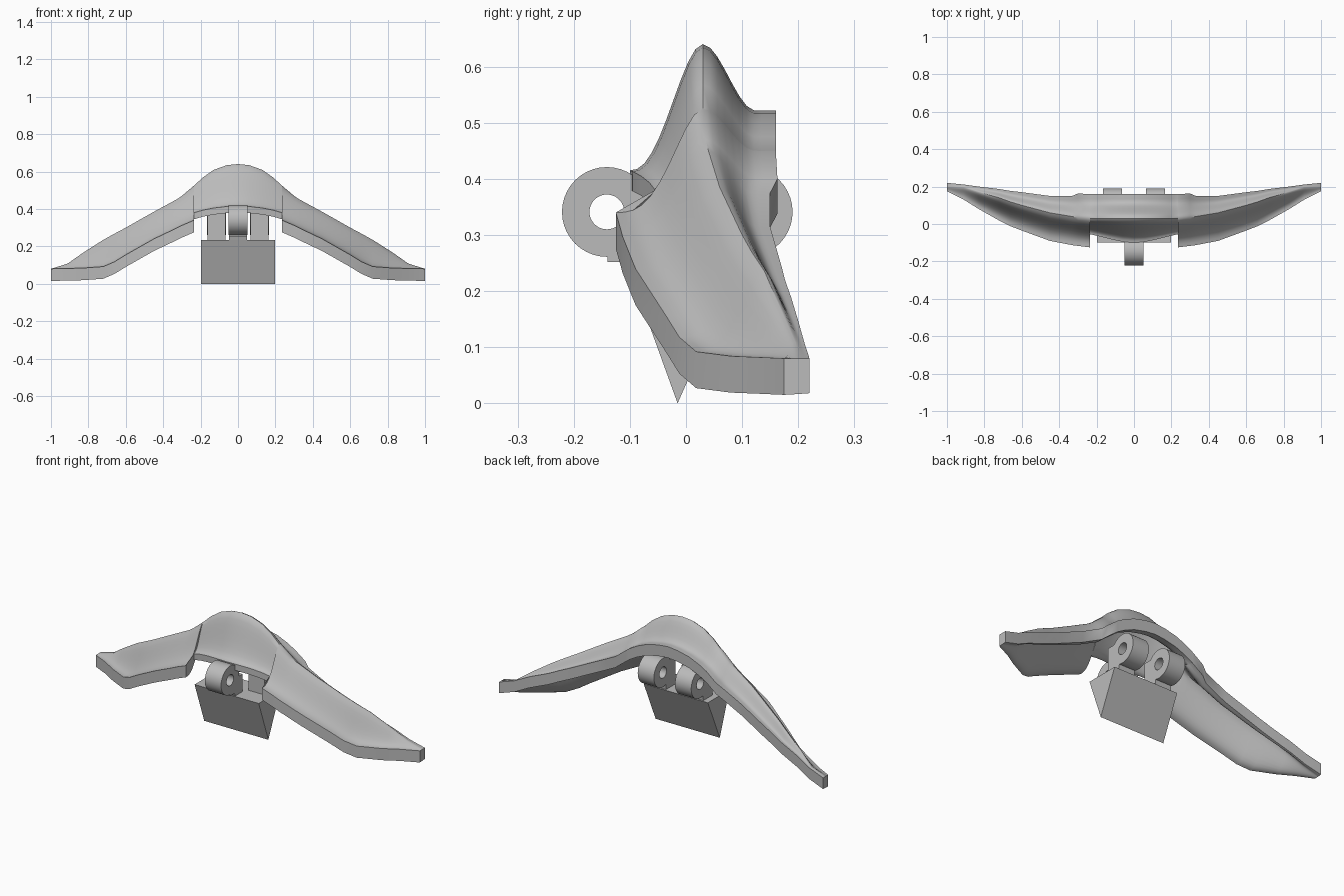
import bpy, bmesh, math

default_cube = bpy.data.objects.get("Cube")
if default_cube:
    bpy.data.objects.remove(default_cube, do_unlink=True)

# One plain grey for every part
grey = bpy.data.materials.new("plain grey")
grey.use_nodes = True
grey_colour = (0.5, 0.5, 0.5, 1)
grey.diffuse_color = grey_colour
grey.node_tree.nodes["Principled BSDF"].inputs["Base Color"].default_value = grey_colour


def make_object(name, bm, smooth_angle=None):
    bmesh.ops.recalc_face_normals(bm, faces=bm.faces)
    mesh = bpy.data.meshes.new(name)
    bm.to_mesh(mesh)
    bm.free()
    mesh.materials.append(grey)
    obj = bpy.data.objects.new(name, mesh)
    bpy.context.collection.objects.link(obj)
    if smooth_angle:
        bpy.ops.object.select_all(action="DESELECT")
        obj.select_set(True)
        bpy.context.view_layer.objects.active = obj
        bpy.ops.object.shade_smooth_by_angle(angle=math.radians(smooth_angle))
    return obj


def ease(t):
    return t * t * (3 - 2 * t)


def mix(a, b, t):
    return a + (b - a) * t


# Half of the arched shell: x, front y z, ridge y z, back y z
stations = [
    (0, -.10, .415, .03, .64, .16, .522),
    (.06, -.095, .413, .03, .634, .16, .516),
    (.13, -.08, .405, .03, .609, .16, .50),
    (.19, -.065, .393, .03, .567, .16, .475),
    (.234, -.055, .38, .03, .525, .16, .45),
    (.235, -.125, .34, .03, .525, .16, .45),
    (.30, -.117, .312, .035, .47, .163, .40),
    (.33, -.113, .297, .04, .45, .15, .375),
    (.45, -.09, .24, .06, .385, .15, .315),
    (.6, -.035, .155, .10, .30, .17, .245),
    (.66, -.012, .118, .118, .268, .177, .218),
    (.72, .018, .092, .14, .235, .187, .19),
    (.83, .08, .084, .17, .165, .2, .147),
    (.91, .13, .082, .195, .108, .211, .108),
    (1, .175, .08, .20, .08, .22, .08),
]


def section(station):
    """Closed loop over the front slope, ridge and back slope, then underneath."""
    x, fy, fz, ry, rz, by, bz = station
    steps = 10
    central = x < .2345
    flare = 1.2 if central else 1.5
    top = []
    for i in range(steps):
        t = i / steps
        top.append((mix(fy, ry, t), mix(fz, rz, ease(t ** flare))))
    for i in range(steps + 1):
        t = i / steps
        top.append((mix(ry, by, t), mix(rz, bz, ease(min(1, t * 1.4)))))
    count = len(top) - 1
    front_depth = .035 if central else .065
    under = [(y, z - mix(front_depth, .062, i / count)) for i, (y, z) in enumerate(top)]
    return [(x, y, z) for y, z in top + under[::-1]]


bm = bmesh.new()
rings = [[bm.verts.new(p) for p in section(s)] for s in stations]
for ring, following in zip(rings, rings[1:]):
    for i in range(len(ring)):
        j = (i + 1) % len(ring)
        bm.faces.new((ring[i], ring[j], following[j], following[i]))
# Close the wing tip with a strip of quads
tip = rings[-1]
for i in range(len(tip) // 2 - 1):
    bm.faces.new((tip[i], tip[i + 1], tip[-2 - i], tip[-1 - i]))
# Mirror to the other wing
mirrored = bmesh.ops.duplicate(bm, geom=bm.verts[:] + bm.edges[:] + bm.faces[:])["geom"]
for v in mirrored:
    if isinstance(v, bmesh.types.BMVert):
        v.co.x *= -1
bmesh.ops.remove_doubles(bm, verts=bm.verts, dist=0.0001)
make_object("arched_wing_shell", bm, 40)


def prism(name, profile, half_width):
    bm = bmesh.new()
    ends = [[bm.verts.new((x, y, z)) for y, z in profile] for x in (-half_width, half_width)]
    for end in ends:
        bm.faces.new(end)
    for i in range(len(profile)):
        j = (i + 1) % len(profile)
        bm.faces.new((ends[0][i], ends[0][j], ends[1][j], ends[1][i]))
    return make_object(name, bm)


# Wedge hanging below the hinge, sharp edge down
prism("wedge_block", [(-.10, .235), (-.015, 0), (.09, .235)], .198)


def hinge_lug(name, x, y, half_width, arm):
    """Ring with a bore, joined to the wedge by a solid arm."""
    centre_z, sides = .341, 40
    bm = bmesh.new()
    loops = []
    for radius, side in ((.08, -1), (.08, 1), (.031, 1), (.031, -1)):
        angles = [math.tau * i / sides for i in range(sides)]
        loops.append([bm.verts.new((x + side * half_width, y + radius * math.cos(a),
                                    centre_z + radius * math.sin(a))) for a in angles])
    for k in range(len(loops)):
        a, b = loops[k], loops[(k + 1) % len(loops)]
        for i in range(sides):
            j = (i + 1) % sides
            bm.faces.new((a[i], a[j], b[j], b[i]))
    make_object(name, bm, 30)
    arm_block = prism(name + "_arm", arm, half_width - .001)
    arm_block.location.x = x


front_arm = [(-.14, .252), (-.10, .252), (-.09, .22), (-.03, .22), (-.03, .333), (-.105, .333),
             (-.115, .305), (-.14, .29)]
rear_arm = [(0, .22), (.08, .22), (.085, .27), (.07, .31), (.07, .39), (0, .39)]
hinge_lug("front_lug", 0, -.141, .05, front_arm)
hinge_lug("rear_left_lug", .115, .11, .05, rear_arm)
hinge_lug("rear_right_lug", -.115, .11, .05, rear_arm)
